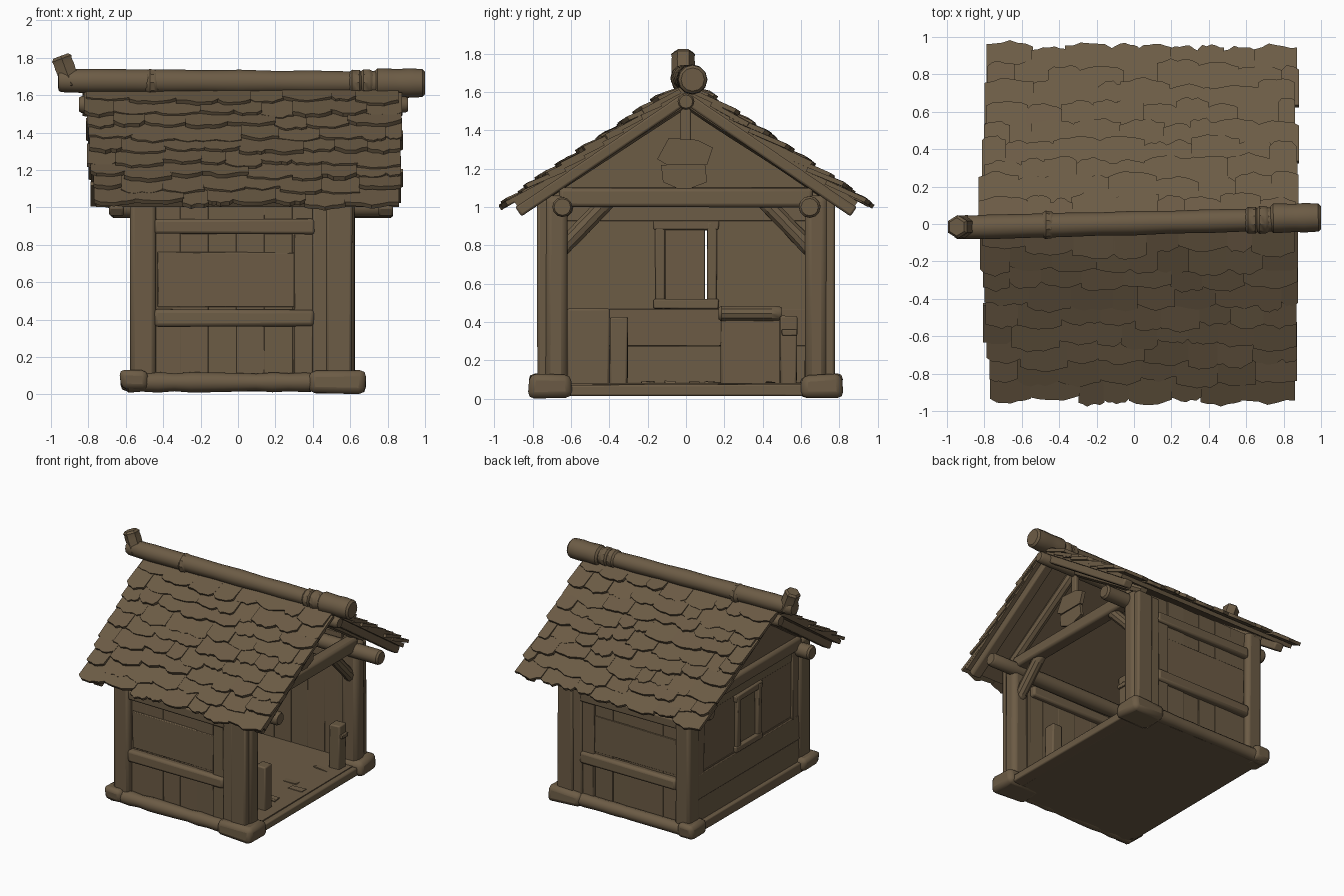
import bpy, bmesh, math, random
from mathutils import Vector

random.seed(4)
cube = bpy.data.objects.get("Cube")
if cube:
    bpy.data.objects.remove(cube)

wood = bpy.data.materials.new("weathered brown wood")
wood.use_nodes = True
BROWN = (0.150, 0.106, 0.060, 1)
wood.diffuse_color = BROWN
wood.node_tree.nodes["Principled BSDF"].inputs["Base Color"].default_value = BROWN
wood.node_tree.nodes["Principled BSDF"].inputs["Roughness"].default_value = 0.9


def finish(name, bm, bevel=0.0):
    bmesh.ops.recalc_face_normals(bm, faces=bm.faces)
    mesh = bpy.data.meshes.new(name)
    bm.to_mesh(mesh)
    bm.free()
    mesh.materials.append(wood)
    ob = bpy.data.objects.new(name, mesh)
    bpy.context.collection.objects.link(ob)
    if bevel:
        mod = ob.modifiers.new("worn edges", "BEVEL")
        mod.width, mod.segments = bevel, 2
    bpy.context.view_layer.objects.active = ob
    bpy.ops.object.select_all(action="DESELECT")
    ob.select_set(True)
    bpy.ops.object.shade_smooth_by_angle(angle=math.radians(35))
    return ob


def box(name, x, y, z, bevel=0.01, wobble=0.004):
    """Hewn block given by its x, y and z ranges."""
    bm = bmesh.new()
    bmesh.ops.create_cube(bm, size=1)
    for v in bm.verts:
        v.co = [(r[0] + r[1]) / 2 + c * (r[1] - r[0]) + random.uniform(-wobble, wobble)
                for r, c in zip((x, y, z), v.co)]
    return finish(name, bm, bevel)


def log(name, a, b, radius, sides=12, wobble=0.05, steps=6):
    """Slightly uneven log between two points, with rounded ends."""
    a, b = Vector(a), Vector(b)
    axis = b - a
    turn = axis.to_track_quat("Z", "Y")
    length = axis.length
    ends = [(0, 0.8), (0.015, 1)]
    rings = ends + [(length * i / steps, 1) for i in range(1, steps)]
    rings += [(length - t, r) for t, r in reversed(ends)]
    bm = bmesh.new()
    loops = []
    for t, r in rings:
        size = radius * r * (1 + random.uniform(-wobble, wobble))
        loops.append([bm.verts.new(a + turn @ Vector((
            size * math.cos(math.tau * k / sides), size * math.sin(math.tau * k / sides), t)))
            for k in range(sides)])
    for low, high in zip(loops, loops[1:]):
        for k in range(sides):
            j = (k + 1) % sides
            bm.faces.new((low[k], low[j], high[j], high[k]))
    bm.faces.new(loops[0])
    bm.faces.new(loops[-1])
    return finish(name, bm)


def prism(name, outline, x0, x1):
    """Outline in y and z, extruded along x."""
    bm = bmesh.new()
    face = bm.faces.new([bm.verts.new((x0, y, z)) for y, z in outline])
    out = bmesh.ops.extrude_face_region(bm, geom=[face])
    for v in out["geom"]:
        if isinstance(v, bmesh.types.BMVert):
            v.co.x = x1
    return finish(name, bm)


def span(s, a, b):
    return tuple(sorted((s * a, s * b)))


# Floor, loose floor scraps and sills
box("floor", (-0.56, 0.60), (-0.74, 0.74), (0.02, 0.08), 0)
for i in range(7):
    x, y = random.uniform(-0.2, 0.45), random.uniform(-0.3, 0.45)
    box(f"floor_scrap_{i}", (x, x + 0.12), (y, y + 0.05), (0.078, 0.09), 0, 0.006)
box("open_side_sill", (0.54, 0.64), (-0.7, 0.7), (0.015, 0.075))
box("back_sill", (-0.59, -0.50), (-0.7, 0.7), (0.02, 0.10))

# Long sides, mirrored
for s, tag in ((-1, "front"), (1, "rear")):
    log(tag + "_sill", (-0.6, s * 0.755, 0.065), (0.62, s * 0.755, 0.065), 0.05, wobble=0.12, steps=14)
    box(tag + "_open_corner_block", (0.38, 0.68), span(s, 0.60, 0.82), (0.01, 0.125), 0.035, 0.01)
    box(tag + "_wall_corner_block", (-0.63, -0.48), span(s, 0.62, 0.82), (0.02, 0.13), 0.03, 0.01)
    box(tag + "_wall_corner_post", (-0.575, -0.44), span(s, 0.63, 0.775), (0.08, 1.08), 0.025)
    box(tag + "_open_corner_post", (0.48, 0.625), span(s, 0.62, 0.74), (0.08, 1.06), 0.035)
    box(tag + "_corner_cladding", (0.47, 0.61), span(s, 0.71, 0.775), (0.08, 1.04), 0.015)
    box(tag + "_door_board", (0.40, 0.485), span(s, 0.69, 0.765), (0.08, 1.04))
    edges = [-0.46 + 0.15 * i for i in range(7)]
    for i, (p, q) in enumerate(zip(edges, edges[1:])):
        out = 0.728 + random.uniform(-0.005, 0.005)
        box(f"{tag}_wall_plank_{i}", (p, q + 0.002), span(s, 0.69, out), (0.07, 1.08), 0.003, 0.002)
    box(tag + "_middle_rail", (-0.45, 0.41), span(s, 0.70, 0.775), (0.365, 0.455), 0.02)
    box(tag + "_upper_rail", (-0.45, 0.41), span(s, 0.65, 0.77), (0.86, 0.94), 0.015)
    box(tag + "_patch_board", (-0.43, 0.30), span(s, 0.72, 0.738), (0.47, 0.76), 0.004)
    box(tag + "_side_strip", (0.30, 0.40), span(s, 0.71, 0.75), (0.10, 0.86), 0.006)
    log(tag + "_wall_plate", (-0.68, s * 0.645, 1.0), (0.83, s * 0.645, 1.0), 0.055)
    # Bracing in both ends
    for x, end in ((0.55, "open"), (-0.47, "closed")):
        log(f"{tag}_{end}_brace", (x, s * 0.67, 0.76), (x, s * 0.40, 1.04), 0.045, 10)
    box(tag + "_low_bench", (-0.52, -0.44), span(s, 0.40 if s < 0 else 0.18, 0.62 if s < 0 else 0.50),
        (0.07, 0.47), 0.012)

# Low posts just inside the open end
box("partition_post", (0.43, 0.52), (-0.395, -0.305), (0.06, 0.425))
box("gate_post", (0.47, 0.56), (0.49, 0.58), (0.06, 0.43))
box("gate_hinge", (0.55, 0.58), (0.50, 0.58), (0.33, 0.36), 0.005)
log("bench_rail", (-0.45, 0.17, 0.445), (-0.45, 0.50, 0.445), 0.04, 10)

# Closed end wall around the window opening
WIN, LOW, HIGH = 0.11, 0.52, 0.88
for s, tag in ((-1, "right"), (1, "left")):
    box(tag + "_end_wall", (-0.545, -0.505), span(s, WIN, 0.70), (0.46, 1.05), 0.003, 0.001)
    box(tag + "_window_jamb", (-0.57, -0.49), span(s, WIN, 0.16), (0.47, 0.92), 0.008)
    box(tag + "_end_stud", (-0.56, -0.52), span(s, 0.56, 0.64), (0.46, 1.02), 0.006)
box("window_sill", (-0.57, -0.48), (-0.17, 0.17), (LOW - 0.05, LOW), 0.008)
box("window_lintel", (-0.57, -0.49), (-0.17, 0.17), (HIGH, HIGH + 0.05), 0.008)
box("window_shutter", (-0.54, -0.52), (-0.108, 0.097), (LOW - 0.01, HIGH + 0.01), 0.003, 0.002)
box("wall_above_window", (-0.545, -0.505), (-0.16, 0.16), (HIGH, 1.05), 0)
box("wall_head_board", (-0.55, -0.49), (-0.64, 0.64), (0.925, 1.02), 0.006)
box("wainscot_backing", (-0.55, -0.51), (-0.66, 0.66), (0.07, 0.48), 0)
for i in range(2):
    box(f"wainscot_board_{i}", (-0.562, -0.50), (-0.67, 0.67), (0.08 + 0.195 * i, 0.275 + 0.195 * i), 0.004)
prism("closed_gable", [(-0.72, 1.02), (0.72, 1.02), (0.72, 1.09), (0, 1.58), (-0.72, 1.09)], -0.54, -0.51)

# Tie beams and gable ornament
for x, tag in ((0.56, "open"), (-0.53, "closed")):
    box(tag + "_tie_beam", (x - 0.05, x + 0.05), (-0.66, 0.66), (1.0, 1.10), 0.02)
    for s in (-1, 1):
        log(f"{tag}_rafter_{s}", (x, s * 0.78, 1.05), (x, 0, 1.56), 0.04, 8)
box("king_post", (0.54, 0.58), (-0.03, 0.025), (1.03, 1.57), 0.008)
prism("carving_head", [(-0.15, 1.25), (-0.09, 1.36), (0.06, 1.35), (0.14, 1.31), (0.11, 1.22), (-0.10, 1.22)],
      0.58, 0.61)
prism("carving_tail", [(-0.13, 1.22), (0.10, 1.22), (0.11, 1.13), (0.03, 1.10), (0.0, 1.03), (-0.05, 1.10),
                       (-0.12, 1.13)], 0.575, 0.60)


# Roof: d runs down the slope, h stands off it
def slope(s, x, d, h):
    return Vector((x, s * (d + 0.56 * h), 1.625 - 0.68 * d + 0.83 * h))


def slab(bm, points, thickness, s):
    """Closed plate from slope points (x, d, h)."""
    top = [bm.verts.new(slope(s, x, d, h)) for x, d, h in points]
    under = [bm.verts.new(slope(s, x, d, h - thickness)) for x, d, h in points]
    bm.faces.new(top)
    bm.faces.new(under[::-1])
    for k in range(len(top)):
        j = (k + 1) % len(top)
        bm.faces.new((top[k], under[k], under[j], top[j]))


ROWS = 9
for s, tag in ((-1, "front"), (1, "rear")):
    bm = bmesh.new()
    slab(bm, [(-0.82, 0, 0.01), (0.86, 0, 0.01), (0.86, 0.89, 0.01), (-0.76, 0.89, 0.01)], 0.03, s)
    finish(tag + "_roof_deck", bm)
    bm = bmesh.new()
    for row in range(ROWS):
        foot = 0.12 + 0.80 * row / (ROWS - 1)
        x = -0.77 - 0.06 * (1 - foot) + random.uniform(-0.015, 0.015)
        while x < 0.79:
            w = min(random.uniform(0.12, 0.27), 0.875 - x)
            if 0.875 - x - w < 0.08:
                w = 0.87 - x + random.uniform(-0.012, 0.012)
            end = foot + random.uniform(-0.02, 0.025)
            lift = 0.043 + random.uniform(-0.01, 0.012)
            pts = [(x, max(0, foot - 0.19), 0.012), (x + w, max(0, foot - 0.19), 0.012)]
            for k in range(7):
                u = 1 - k / 6
                dip = 0.022 * (1 - (2 * u - 1) ** 2) + random.uniform(-0.009, 0.009)
                pts.append((x + w * u, end - 0.01 + dip, lift))
            slab(bm, pts, 0.024, s)
            x += w * 0.97
    finish(tag + "_shingles", bm)
    # Barge boards under both roof ends
    for x, end in ((0.79, "open"), (-0.65, "closed")):
        bm = bmesh.new()
        slab(bm, [(x - 0.04, 0, -0.015), (x + 0.04, 0, -0.015),
                  (x + 0.04, 0.90, -0.015), (x - 0.04, 0.90, -0.015)], 0.06, s)
        finish(f"{tag}_{end}_barge_board", bm, 0.012)

# Ridge
log("ridge_purlin", (-0.85, 0, 1.55), (0.91, 0, 1.55), 0.045)
log("ridge_log", (-0.96, -0.02, 1.677), (0.98, 0.03, 1.665), 0.063, steps=10)
log("ridge_log_butt", (0.73, 0.03, 1.665), (1.0, 0.035, 1.665), 0.078)
log("ridge_horn", (-0.885, -0.015, 1.64), (-0.948, -0.015, 1.81), 0.062, 6)
for i, (x, y) in enumerate(((-0.46, -0.005), (0.63, 0.02), (0.69, 0.022))):
    log(f"ridge_binding_{i}", (x - 0.035, y, 1.668), (x + 0.035, y, 1.668), 0.073, 10, steps=3)
